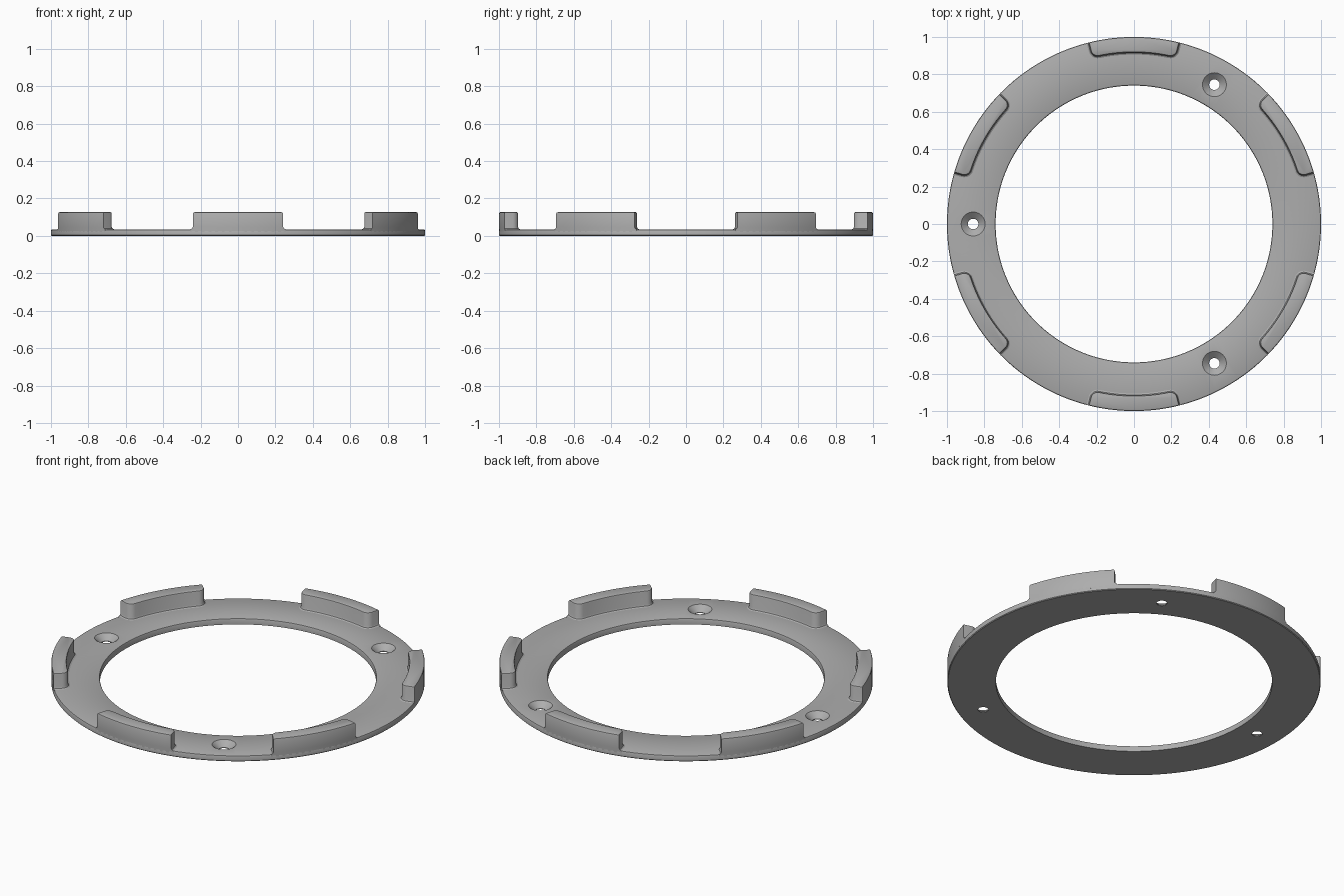
import bpy, bmesh
from math import sin, cos, pi, radians

if "Cube" in bpy.data.objects:
    bpy.data.objects.remove(bpy.data.objects["Cube"], do_unlink=True)

THICK, TALL = 0.035, 0.127
R_IN, R_OUT, TAB_IN = 0.74, 1.0, 0.918

grey = bpy.data.materials.new("plain grey")
grey.use_nodes = True
COLOR = (0.42, 0.42, 0.42, 1)
grey.diffuse_color = COLOR
grey.node_tree.nodes["Principled BSDF"].inputs["Base Color"].default_value = COLOR


def make(name, bm):
    bmesh.ops.recalc_face_normals(bm, faces=bm.faces)
    mesh = bpy.data.meshes.new(name)
    bm.to_mesh(mesh)
    bm.free()
    mesh.materials.append(grey)
    ob = bpy.data.objects.new(name, mesh)
    bpy.context.collection.objects.link(ob)
    return ob


def skin(name, loops, closed=False):
    """Bridge equal-length loops; cap the ends unless closed."""
    bm = bmesh.new()
    rows = [[bm.verts.new(p) for p in loop] for loop in loops]
    n = len(rows[0])
    pairs = list(zip(rows, rows[1:])) + ([(rows[-1], rows[0])] if closed else [])
    for a, b in pairs:
        for i in range(n):
            j = (i + 1) % n
            bm.faces.new((a[i], a[j], b[j], b[i]))
    if not closed:
        bm.faces.new(rows[0])
        bm.faces.new(rows[-1])
    return make(name, bm)


def circle(r, z, n, cx=0, cy=0):
    return [(cx + r * cos(2 * pi * i / n), cy + r * sin(2 * pi * i / n), z) for i in range(n)]


def smooth(ob):
    bpy.ops.object.select_all(action="DESELECT")
    ob.select_set(True)
    bpy.context.view_layer.objects.active = ob
    bpy.ops.object.shade_smooth_by_angle(angle=radians(32))


# Flat ring with softened edges
c = 0.008
profile = [(R_IN, 0), (R_OUT - 0.004, 0), (R_OUT, 0.004), (R_OUT, THICK - c),
           (R_OUT - c * 0.3, THICK - c * 0.3), (R_OUT - c, THICK),
           (R_IN + c, THICK), (R_IN + c * 0.3, THICK - c * 0.3), (R_IN, THICK - c)]
ring = skin("ring", [circle(r, z, 180) for r, z in profile], closed=True)

# Countersunk screw holes
for k in range(3):
    a = radians(60 + 120 * k)
    x, y = 0.86 * cos(a), 0.86 * sin(a)
    sink = [(0.028, -0.02), (0.028, 0.004), (0.064, THICK), (0.064, THICK + 0.03)]
    cutter = skin("hole_cutter", [circle(r, z, 40, x, y) for r, z in sink])
    cutter.hide_render = True
    mod = ring.modifiers.new("hole", "BOOLEAN")
    mod.operation, mod.solver, mod.object = "DIFFERENCE", "EXACT", cutter
    bpy.context.view_layer.objects.active = ring
    bpy.ops.object.modifier_apply(modifier=mod.name)
    bpy.data.objects.remove(cutter, do_unlink=True)
smooth(ring)


def tab_outline(mid, grow, r_out, z):
    """Arc-shaped outline with rounded inner corners, grown by a given amount."""
    half = radians(14) + grow / 0.95
    r_in = TAB_IN - grow
    rad = 0.036 + grow
    pts = []
    for i in range(15):
        t = -half + 2 * half * i / 14
        pts.append((r_out, t))
    for side in (1, -1):
        corner = []
        for i in range(8):
            q = pi / 2 * i / 7
            corner.append((r_in + rad - rad * sin(q), side * (half - (rad - rad * cos(q)) / 0.95)))
        pts += corner if side == 1 else corner[::-1]
        if side == 1:
            lim = half - rad / 0.95
            pts += [(r_in, lim - 2 * lim * i / 14) for i in range(1, 14)]
    return [(r * cos(mid + t), r * sin(mid + t), z) for r, t in pts]


# Six raised tabs with a base fillet and rounded top edge
layers = [(0.012, R_OUT, 0.02), (0.012, R_OUT, THICK), (0.004, R_OUT, THICK + 0.004),
          (0, R_OUT, THICK + 0.012), (0, R_OUT, TALL - 0.008),
          (-0.0025, R_OUT - 0.0025, TALL - 0.0025), (-0.008, R_OUT - 0.008, TALL)]
for k in range(6):
    mid = radians(30 + 60 * k)
    tab = skin(f"raised_tab_{k + 1}", [tab_outline(mid, g, r, z) for g, r, z in layers])
    smooth(tab)
